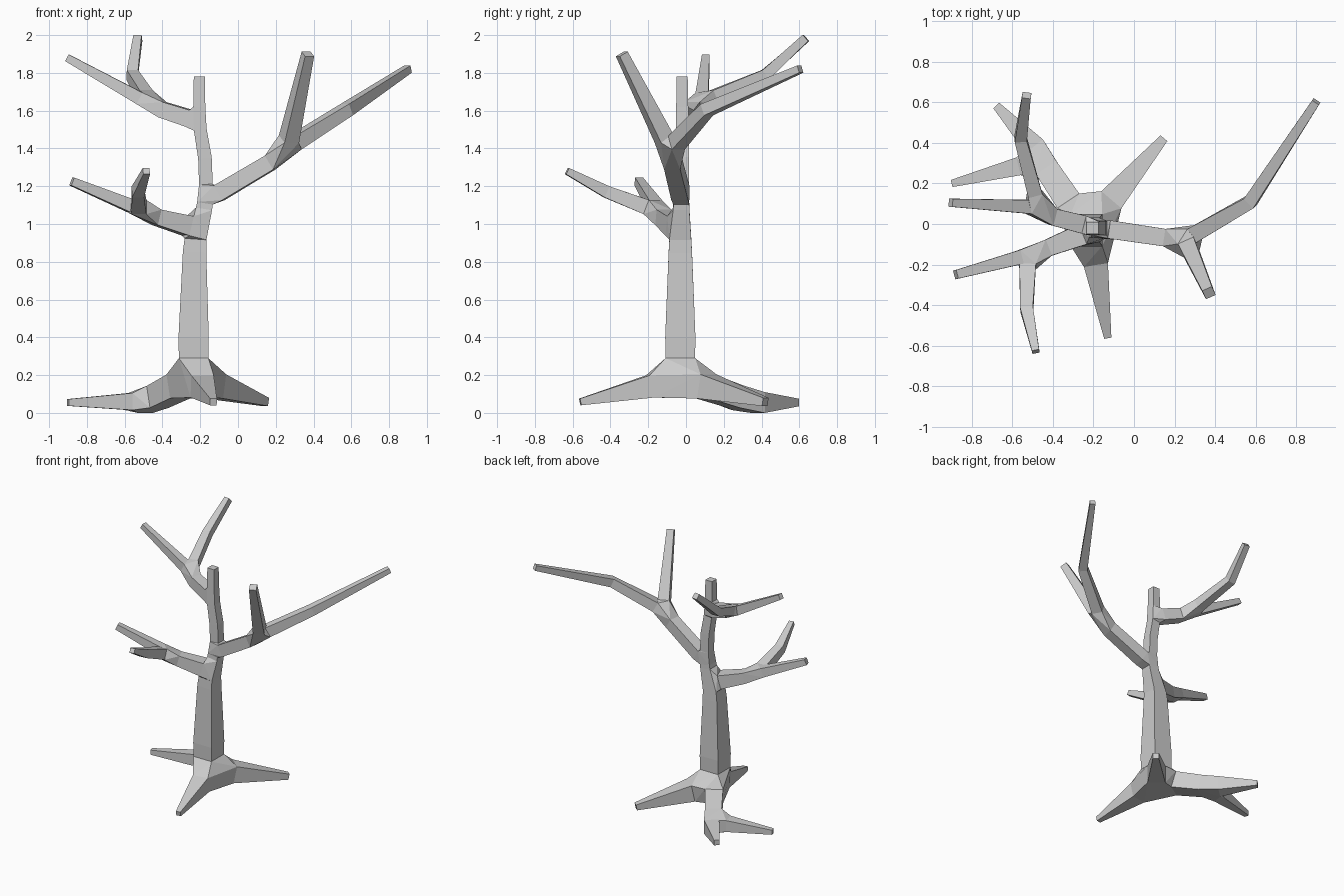
import bpy
import bmesh
from mathutils import Vector

default_cube = bpy.data.objects.get("Cube")
if default_cube:
    bpy.data.objects.remove(default_cube, do_unlink=True)

# One plain grey for the whole tree
GREY = (0.6, 0.6, 0.6, 1.0)
bark = bpy.data.materials.new("bark_grey")
bark.use_nodes = True
bark.diffuse_color = GREY
bark.node_tree.nodes["Principled BSDF"].inputs["Base Color"].default_value = GREY

bm = bmesh.new()


def square_ring(centre, direction, half):
    """Four vertices of a square section across the given direction."""
    upright = abs(direction.z) > 0.9
    reference = Vector((0, 1, 0)) if upright else Vector((0, 0, 1))
    side = direction.cross(reference).normalized()
    lift = side.cross(direction).normalized()
    corners = ((-1, -1), (1, -1), (1, 1), (-1, 1))
    return [bm.verts.new(centre + (side * a + lift * b) * half) for a, b in corners]


def limb(*stations, tip=False):
    """Square tube through (x, y, z, half width) stations; returns its end rings."""
    centres = [Vector(s[:3]) for s in stations]
    steps = [(b - a).normalized() for a, b in zip(centres, centres[1:])]
    rings = []
    for i, station in enumerate(stations):
        before = steps[max(i - 1, 0)]
        after = steps[min(i, len(steps) - 1)]
        rings.append(square_ring(centres[i], (before + after).normalized(), station[3]))
    for low, high in zip(rings, rings[1:]):
        for i in range(4):
            j = (i + 1) % 4
            bm.faces.new((low[i], low[j], high[j], high[i]))
    if tip:
        bm.faces.new(rings[-1])
    return rings[0], rings[-1]


def joint(*rings):
    """Wrap the rings that meet at a fork in a hull, left open where limbs attach."""
    verts = [v for ring in rings for v in ring]
    hull = bmesh.ops.convex_hull(bm, input=verts, use_existing_faces=False)
    ring_sets = [set(ring) for ring in rings]
    faces = {f for f in hull["geom"] if isinstance(f, bmesh.types.BMFace)}
    inner = [f for f in faces if any(set(f.verts) <= ring for ring in ring_sets)]
    bmesh.ops.delete(bm, geom=inner, context='FACES_ONLY')


# Trunk, in sections between the forks
trunk_foot, trunk_waist = limb((-0.235, -0.03, 0.29, 0.078), (-0.235, -0.03, 0.4, 0.08),
                               (-0.23, -0.03, 0.85, 0.062), (-0.225, -0.03, 0.92, 0.058))
collar_low, collar_high = limb((-0.18, -0.025, 1.08, 0.043), (-0.175, -0.025, 1.11, 0.042))
neck_low, neck_high = limb((-0.17, -0.02, 1.21, 0.036), (-0.175, -0.02, 1.35, 0.036),
                           (-0.2, -0.02, 1.5, 0.034))
top_low, _ = limb((-0.205, -0.02, 1.62, 0.032), (-0.205, -0.02, 1.78, 0.029), tip=True)

# Roots
front_root, _ = limb((-0.19, -0.19, 0.14, 0.06), (-0.13, -0.56, 0.058, 0.018), tip=True)
back_root, _ = limb((-0.12, 0.11, 0.14, 0.065), (0.145, 0.42, 0.058, 0.022), tip=True)
side_root, side_root_end = limb((-0.315, 0.1, 0.14, 0.065), (-0.425, 0.265, 0.085, 0.06))
side_toe, _ = limb((-0.57, 0.285, 0.06, 0.045), (-0.9, 0.2, 0.055, 0.018), tip=True)
rear_toe, _ = limb((-0.49, 0.38, 0.055, 0.055), (-0.68, 0.585, 0.055, 0.02), tip=True)
joint(trunk_foot, front_root, back_root, side_root)
joint(side_root_end, side_toe, rear_toe)

# Lower branch on the right, forking forwards
low_start, low_end = limb((-0.265, -0.055, 0.99, 0.053), (-0.43, -0.12, 1.035, 0.042))
low_outer, _ = limb((-0.565, -0.165, 1.095, 0.035), (-0.88, -0.25, 1.225, 0.022), tip=True)
low_fork, _ = limb((-0.525, -0.21, 1.09, 0.04), (-0.53, -0.42, 1.17, 0.032),
                   (-0.485, -0.63, 1.28, 0.018), tip=True)
joint(trunk_waist, collar_low, low_start)
joint(low_end, low_outer, low_fork)

# Long branch on the left, with an upright fork
long_start, long_end = limb((-0.1, -0.03, 1.165, 0.045), (0.17, -0.07, 1.325, 0.043))
long_outer, _ = limb((0.3, -0.05, 1.43, 0.04), (0.575, 0.11, 1.605, 0.033),
                     (0.9, 0.605, 1.82, 0.02), tip=True)
long_fork, _ = limb((0.27, -0.115, 1.45, 0.042), (0.37, -0.34, 1.9, 0.026), tip=True)
joint(collar_high, neck_low, long_start)
joint(long_end, long_outer, long_fork)

# Upper branch on the right, forking backwards
high_start, high_end = limb((-0.26, 0, 1.56, 0.045), (-0.4, 0.035, 1.605, 0.042))
high_outer, _ = limb((-0.52, 0.085, 1.665, 0.034), (-0.905, 0.105, 1.88, 0.02), tip=True)
high_fork, _ = limb((-0.49, 0.15, 1.675, 0.036), (-0.56, 0.42, 1.79, 0.03),
                    (-0.53, 0.635, 1.985, 0.022), tip=True)
joint(neck_high, top_low, high_start)
joint(high_end, high_outer, high_fork)

# Finish as one flat-shaded mesh
bmesh.ops.recalc_face_normals(bm, faces=bm.faces[:])
mesh = bpy.data.meshes.new("bare_tree")
bm.to_mesh(mesh)
bm.free()
mesh.materials.append(bark)
bpy.context.collection.objects.link(bpy.data.objects.new("bare_tree", mesh))
